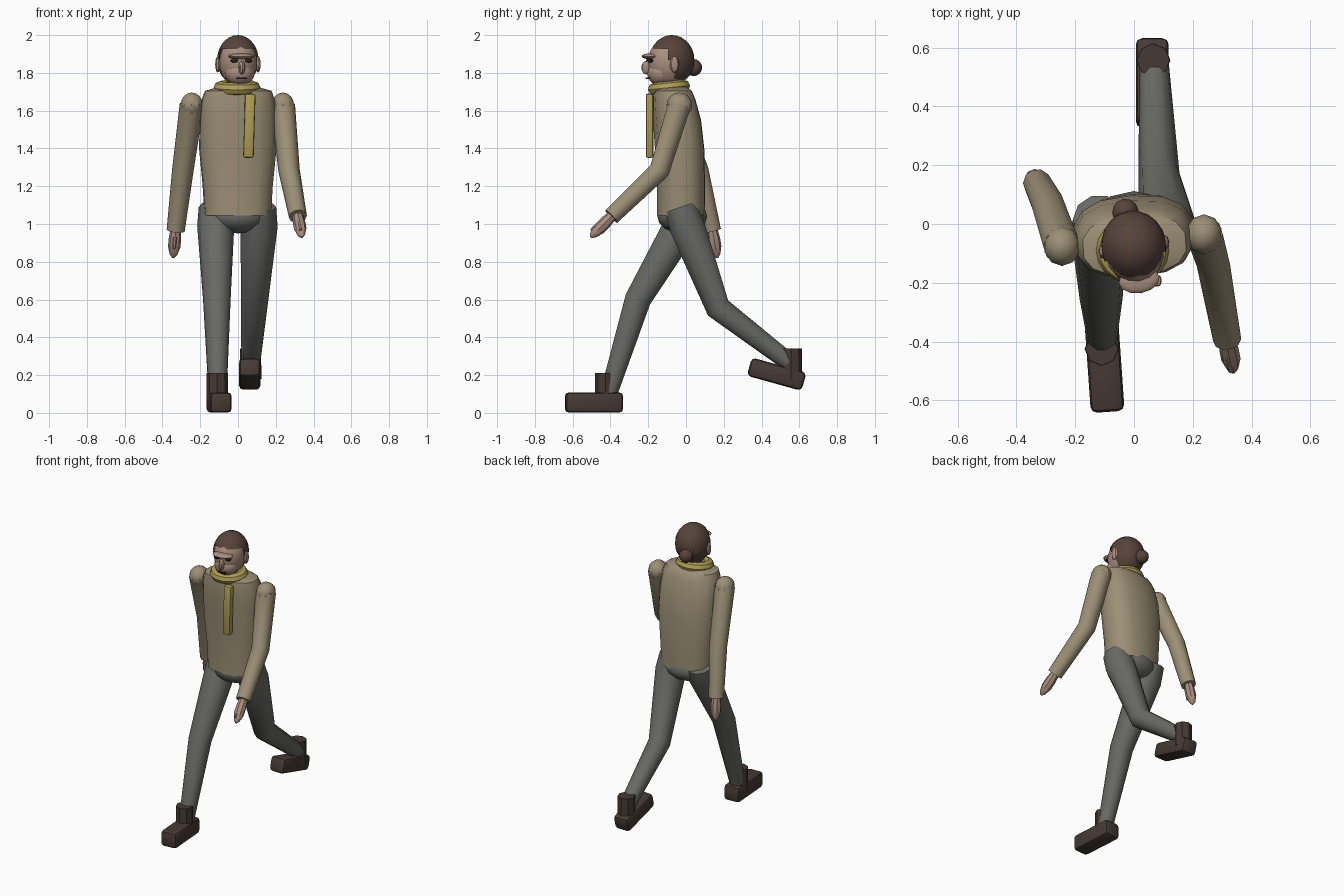
import bpy, bmesh, math
from mathutils import Vector as V, Matrix as M

if "Cube" in bpy.data.objects:
    bpy.data.objects.remove(bpy.data.objects["Cube"])


def material(name, rgb):
    m = bpy.data.materials.new(name)
    m.diffuse_color = (*rgb, 1)
    m.use_nodes = True
    m.node_tree.nodes["Principled BSDF"].inputs["Base Color"].default_value = m.diffuse_color
    return m


JACKET = material("jacket_tan", (.33, .275, .18))
TROUSER = material("trouser_grey", (.14, .14, .13))
HAIR = material("hair_brown", (.095, .057, .042))
SKIN = material("skin", (.40, .27, .21))
SCARF = material("scarf_yellow", (.42, .34, .09))
BOOT = material("boot_brown", (.062, .042, .034))
DARK = material("dark", (.02, .017, .015))

# The head turns slightly towards +x
HEAD = M.Translation((0, -.08, 0)) @ M.Rotation(math.radians(9), 4, 'Z') @ M.Translation((0, .08, 0))
TORSO = M.Translation((0, -.05, 0)) @ M.Rotation(math.radians(4), 4, 'Z') @ M.Translation((0, .05, 0))


def finish(name, bm, mat, xf=None, angle=35):
    if xf:
        bm.transform(xf)
    bmesh.ops.recalc_face_normals(bm, faces=bm.faces)
    me = bpy.data.meshes.new(name)
    bm.to_mesh(me)
    bm.free()
    ob = bpy.data.objects.new(name, me)
    bpy.context.collection.objects.link(ob)
    me.materials.append(mat)
    bpy.ops.object.select_all(action='DESELECT')
    ob.select_set(True)
    bpy.context.view_layer.objects.active = ob
    bpy.ops.object.shade_smooth_by_angle(angle=math.radians(angle))
    return ob


def skin_rings(bm, rings):
    rows = [[bm.verts.new(p) for p in ring] for ring in rings]
    n = len(rows[0])
    for a, b in zip(rows, rows[1:]):
        for i in range(n):
            bm.faces.new((a[i], a[(i + 1) % n], b[(i + 1) % n], b[i]))
    bm.faces.new(rows[0])
    bm.faces.new(rows[-1])


def limb(name, path, radii, mat, n=10):
    """Tapered tube whose rings follow a bent path."""
    pts = [V(p) for p in path]
    rings = []
    for k, (p, r) in enumerate(zip(pts, radii)):
        t = (pts[min(k + 1, len(pts) - 1)] - pts[max(k - 1, 0)]).normalized()
        u = (V((1, 0, 0)) - t * t.x).normalized()
        w = t.cross(u)
        rings.append([p + r * (math.cos(a) * u + math.sin(a) * w)
                      for a in (2 * math.pi * i / n for i in range(n))])
    bm = bmesh.new()
    skin_rings(bm, rings)
    return finish(name, bm, mat, angle=40)


def ball(name, c, r, mat, xf=None, seg=14, rings=9, rot=None):
    bm = bmesh.new()
    bmesh.ops.create_uvsphere(bm, u_segments=seg, v_segments=rings, radius=1)
    local = M.Translation(c) @ (rot or M()) @ M.Diagonal((*r, 1))
    return finish(name, bm, mat, xf @ local if xf else local)


def block(name, c, size, mat, xf=None, bevel=.01, rot=None):
    bm = bmesh.new()
    bmesh.ops.create_cube(bm, size=1, matrix=M.Diagonal((*size, 1)))
    bmesh.ops.bevel(bm, geom=bm.edges[:], offset=bevel, segments=2, profile=.5, affect='EDGES')
    local = M.Translation(c) @ (rot or M())
    return finish(name, bm, mat, xf @ local if xf else local)


def rx(deg):
    return M.Rotation(math.radians(deg), 4, 'X')


def rz(deg):
    return M.Rotation(math.radians(deg), 4, 'Z')


# Jacket body: z, half width, front y, back y
profile = [(1.045, .178, -.155, .10), (1.20, .187, -.155, .102), (1.40, .207, -.165, .097),
           (1.55, .205, -.175, .08), (1.66, .195, -.18, .05), (1.705, .178, -.175, .03),
           (1.73, .09, -.14, .0)]
rings = []
for z, hw, y0, y1 in profile:
    ring = []
    for i in range(14):
        a = 2 * math.pi * (i + .5) / 14
        c, s = math.cos(a), math.sin(a)
        ring.append(V((hw * math.copysign(abs(c) ** .8, c),
                       (y0 + y1) / 2 + (y1 - y0) / 2 * math.copysign(abs(s) ** .8, s), z)))
    rings.append(ring)
bm = bmesh.new()
skin_rings(bm, rings)
finish("jacket_body", bm, JACKET, TORSO)

# Pelvis and legs
ball("pelvis", (0, -.02, 1.04), (.16, .132, .09), TROUSER, seg=12, rings=8)
limb("front_leg", [(-.118, .015, 1.09), (-.118, -.025, .99), (-.112, -.255, .60), (-.108, -.41, .10)],
     [.09, .098, .073, .048], TROUSER)
limb("rear_leg", [(.112, -.03, 1.09), (.112, .005, .99), (.085, .17, .555), (.068, .55, .265)],
     [.09, .098, .070, .05], TROUSER)

# Boots
block("front_boot", (-.10, -.487, .055), (.115, .305, .108), BOOT, bevel=.022, rot=rz(4))
block("rear_boot", (.062, .48, .205), (.112, .30, .10), BOOT, bevel=.022, rot=rx(-15.5))
limb("front_boot_cuff", [(-.11, -.425, .06), (-.11, -.425, .21)], [.058, .056], BOOT, 8)
limb("rear_boot_cuff", [(.066, .557, .18), (.066, .557, .34)], [.058, .056], BOOT, 8)

# Arms: shoulder, elbow, wrist, fingertip
arms = {"right": [(-.245, -.075, 1.63), (-.292, .065, 1.285), (-.33, .14, .965), (-.343, .165, .82)],
        "left": [(.238, -.035, 1.63), (.27, -.14, 1.285), (.317, -.395, 1.04), (.338, -.505, .93)]}
for side, pts in arms.items():
    s, e, w, h = map(V, pts)
    ball(side + "_shoulder", s, (.062, .068, .066), JACKET, seg=10, rings=8)
    limb(side + "_sleeve", [s, e, w], [.064, .057, .048], JACKET)
    path = [w.lerp(h, t) for t in (-.15, .3, .6, .88, 1)]
    limb(side + "_hand", path, [.026, .033, .033, .02, .006], SKIN, 8)
    limb(side + "_thumb", [w.lerp(h, .25) + V((.0, -.03, 0)), w.lerp(h, .65) + V((.0, -.036, 0))],
         [.011, .008], SKIN, 6)

# Scarf
bm = bmesh.new()
rings = []
for i in range(18):
    a = 2 * math.pi * i / 18
    rings.append([bm.verts.new(((.088 + .036 * math.cos(b)) * math.cos(a),
                                (.078 + .036 * math.cos(b)) * math.sin(a), .034 * math.sin(b)))
                  for b in (2 * math.pi * j / 8 for j in range(8))])
for i in range(18):
    p, q = rings[i], rings[(i + 1) % 18]
    for j in range(8):
        bm.faces.new((p[j], q[j], q[(j + 1) % 8], p[(j + 1) % 8]))
finish("scarf_loop", bm, SCARF, M.Translation((-.005, -.09, 1.722)) @ rx(6))
block("scarf_tail", (.06, -.193, 1.52), (.056, .04, .34), SCARF, bevel=.012, rot=M.Rotation(.03, 4, 'Y'))

# Neck, head and jaw
limb("neck", [(0, -.075, 1.68), (0, -.085, 1.80)], [.058, .058], SKIN)
ball("head", (0, -.087, 1.855), (.101, .118, .13), SKIN, HEAD, 16, 12)
ball("jaw", (0, -.137, 1.80), (.08, .07, .068), SKIN, HEAD, 14, 10)

# Hair cap with a stepped hairline cut away over the face
bm = bmesh.new()
bmesh.ops.create_uvsphere(bm, u_segments=20, v_segments=14, radius=1,
                          matrix=M.Translation((0, -.075, 1.868)) @ M.Diagonal((.111, .121, .132, 1)))
bmesh.ops.delete(bm, geom=[f for f in bm.faces if
                           (f.calc_center_median().y < -.12 and f.calc_center_median().z < 1.915)
                           or (f.calc_center_median().y < -.07 and f.calc_center_median().z < 1.86)
                           or f.calc_center_median().z < 1.775], context='FACES')
finish("hair", bm, HAIR, HEAD)
ball("hair_bun", (-.01, .043, 1.828), (.045, .046, .045), HAIR, HEAD, 12, 8)

# Face
ball("brow_ridge", (0, -.192, 1.888), (.07, .045, .015), SKIN, HEAD, 12, 8)
ball("nose", (0, -.212, 1.828), (.017, .026, .036), SKIN, HEAD, 10, 8)
block("mouth", (0, -.204, 1.772), (.055, .014, .008), DARK, HEAD, .002)
for side, s in (("right", -1), ("left", 1)):
    ball(side + "_ear", (s * .108, -.078, 1.845), (.014, .024, .043), SKIN, HEAD, 8, 8)
    ball(side + "_eye", (s * .037, -.193, 1.865), (.022, .014, .012), DARK, HEAD, 10, 6)
